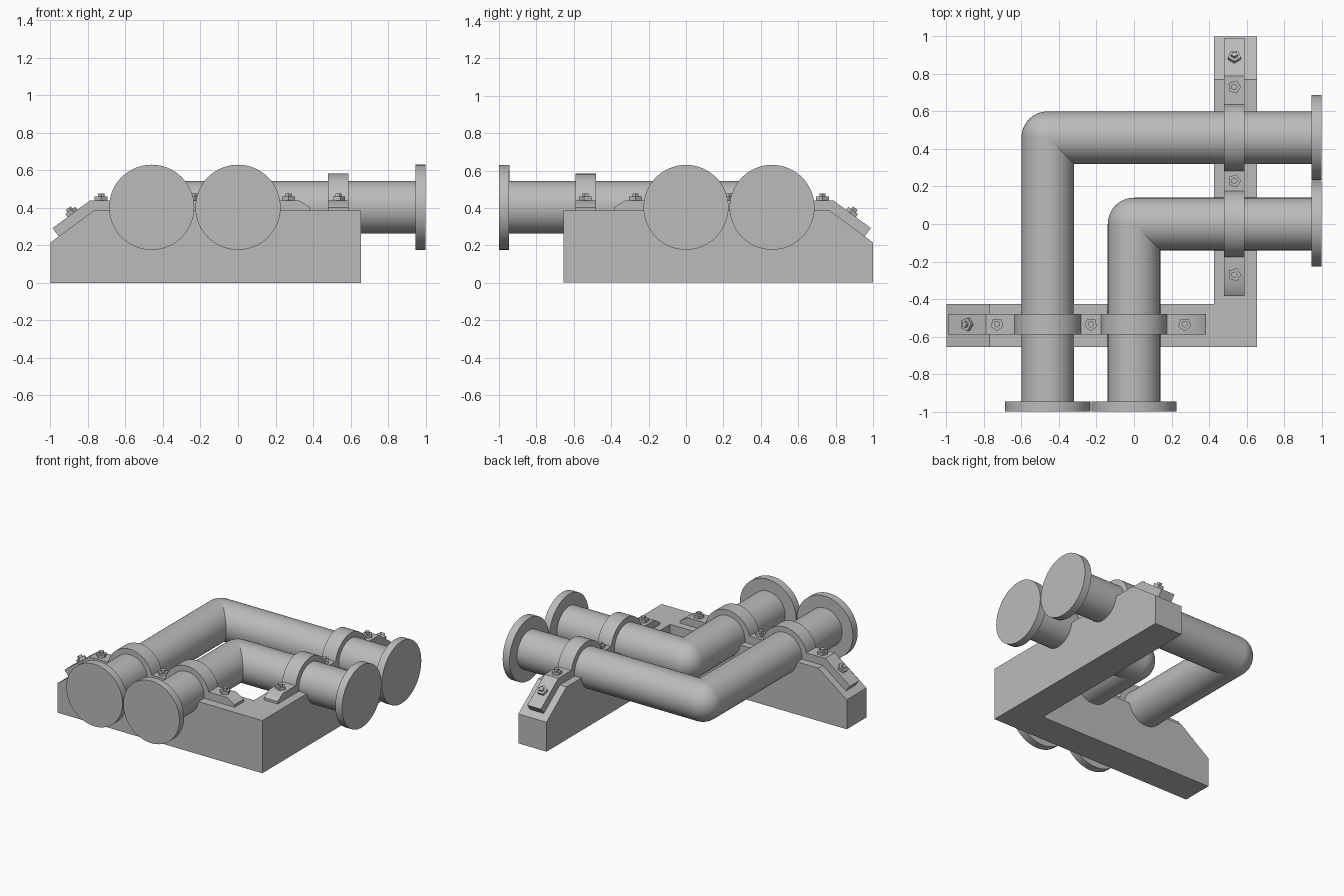
import bpy, bmesh
from math import radians, cos, sin, asin, atan2, pi
from mathutils import Matrix, Vector

cube = bpy.data.objects.get("Cube")
if cube:
    bpy.data.objects.remove(cube, do_unlink=True)

grey = bpy.data.materials.new("steel_grey")
grey.use_nodes = True
colour = (0.5, 0.5, 0.5, 1)
grey.diffuse_color = colour
grey.node_tree.nodes["Principled BSDF"].inputs["Base Color"].default_value = colour

# Main dimensions
PIPE_R, PIPE_Z, FLANGE_R, FLANGE_T = 0.14, 0.403, 0.227, 0.055
OUT, INN, DECK, END_Z, SLOPE_X = 0.655, 0.427, 0.385, 0.215, -0.77
STRAP_Y, STRAP_W, STRAP_T, CLAMP_R = -0.535, 0.11, 0.055, 0.18
PIPES = {"outer": -0.46, "inner": 0.0}
slope = Vector((SLOPE_X + 1, 0, DECK - END_Z)).normalized()
normal = Vector((-slope.z, 0, slope.x))

# The side wing mirrors the front wing across the diagonal
SWAP = Matrix(((0, -1, 0, 0), (-1, 0, 0, 0), (0, 0, 1, 0), (0, 0, 0, 1)))
WINGS = {"front": Matrix.Identity(4), "side": SWAP}


def finish(bm, name, matrix=Matrix.Identity(4), smooth=False):
    bm.transform(matrix)
    bmesh.ops.recalc_face_normals(bm, faces=bm.faces)
    mesh = bpy.data.meshes.new(name)
    bm.to_mesh(mesh)
    bm.free()
    mesh.materials.append(grey)
    obj = bpy.data.objects.new(name, mesh)
    bpy.context.collection.objects.link(obj)
    if smooth:
        bpy.ops.object.select_all(action="DESELECT")
        obj.select_set(True)
        bpy.context.view_layer.objects.active = obj
        bpy.ops.object.shade_smooth_by_angle(angle=radians(35))
    return obj


def extrude(bm, points, vector):
    face = bm.faces.new([bm.verts.new(p) for p in points])
    moved = bmesh.ops.extrude_face_region(bm, geom=[face])["geom"]
    bmesh.ops.translate(bm, vec=vector,
                        verts=[v for v in moved if isinstance(v, bmesh.types.BMVert)])


def cylinder(bm, start, axis, radius, length, sides):
    axis = Vector(axis).normalized()
    turn = axis.to_track_quat("Z", "Y").to_matrix().to_4x4()
    place = Matrix.Translation(Vector(start) + axis * length / 2) @ turn
    bmesh.ops.create_cone(bm, cap_ends=True, segments=sides, radius1=radius,
                          radius2=radius, depth=length, matrix=place)


# L-shaped base with sloping wing ends
bm = bmesh.new()
plan = [(-1, -OUT), (OUT, -OUT), (OUT, 1), (INN, 1), (INN, -INN), (-1, -INN)]
extrude(bm, [(x, y, 0) for x, y in plan], (0, 0, DECK))
for turn in WINGS.values():
    cut = bmesh.ops.bisect_plane(bm, geom=bm.verts[:] + bm.edges[:] + bm.faces[:],
                                 plane_co=turn @ Vector((-1, 0, END_Z)),
                                 plane_no=turn @ normal, clear_outer=True)
    edges = [e for e in cut["geom_cut"] if isinstance(e, bmesh.types.BMEdge)]
    bmesh.ops.holes_fill(bm, edges=edges)
finish(bm, "base")

for label, x in PIPES.items():
    # Elbow ball where the two pipe legs meet
    bm = bmesh.new()
    bmesh.ops.create_uvsphere(bm, u_segments=48, v_segments=24, radius=PIPE_R,
                              matrix=Matrix.Translation((x, -x, PIPE_Z)))
    finish(bm, label + "_elbow", smooth=True)
    for wing, matrix in WINGS.items():
        # Straight pipe leg
        bm = bmesh.new()
        cylinder(bm, (x, -x, PIPE_Z), (0, -1, 0), PIPE_R, 0.97 - x, 48)
        finish(bm, f"{label}_pipe_{wing}", matrix, True)
        # Blank end flange
        bm = bmesh.new()
        cylinder(bm, (x, -1, PIPE_Z), (0, 1, 0), FLANGE_R, FLANGE_T, 64)
        finish(bm, f"{label}_flange_{wing}", matrix, True)

# Strap outline: sloping tail, two arches over the pipes, chamfered toe
top = DECK + STRAP_T
tail = Vector((-1, 0, END_Z)) + slope * 0.055
tail_top = tail + normal * STRAP_T
bend = tail_top + slope * ((top - tail_top.z) / slope.z)
outline = [(tail.x, tail.z), (tail_top.x, tail_top.z), (bend.x, top)]
low = asin((top - PIPE_Z) / CLAMP_R)
for x in PIPES.values():
    for i in range(25):
        a = pi - low - (pi - 2 * low) * i / 24
        outline.append((x + CLAMP_R * cos(a), PIPE_Z + CLAMP_R * sin(a)))
outline += [(0.325, top), (0.385, DECK + 0.018), (0.385, DECK), (SLOPE_X, DECK)]

bolts = [(Vector((-0.885, STRAP_Y, tail_top.z + (-0.885 - tail_top.x) * slope.z / slope.x)), normal)]
bolts += [(Vector((x, STRAP_Y, top)), Vector((0, 0, 1))) for x in (-0.73, -0.23, 0.27)]

for wing, matrix in WINGS.items():
    bm = bmesh.new()
    extrude(bm, [(x, STRAP_Y - STRAP_W / 2, z) for x, z in outline], (0, STRAP_W, 0))
    finish(bm, "strap_" + wing, matrix, True)
    # Five-sided nuts with stud tips
    for n, (spot, axis) in enumerate(bolts):
        bm = bmesh.new()
        cylinder(bm, spot - axis * 0.005, axis, 0.036, 0.025, 5)
        cylinder(bm, spot, axis, 0.018, 0.036, 5)
        finish(bm, f"bolt_{wing}_{n + 1}", matrix)
